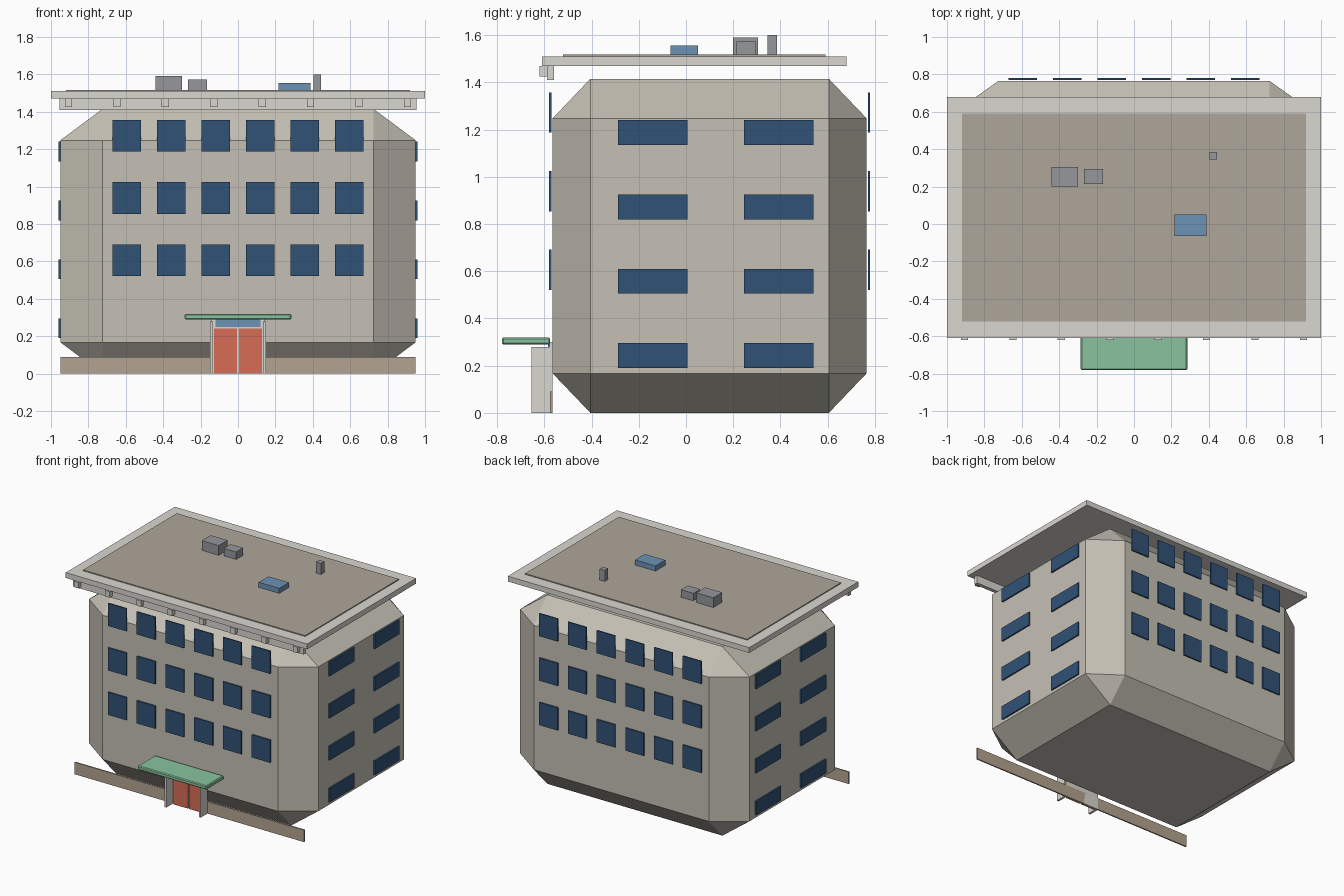
import bpy, bmesh
from itertools import product

if "Cube" in bpy.data.objects:
    bpy.data.objects.remove(bpy.data.objects["Cube"])


def material(name, rgb):
    m = bpy.data.materials.new(name)
    m.diffuse_color = (*rgb, 1)
    m.use_nodes = True
    m.node_tree.nodes["Principled BSDF"].inputs["Base Color"].default_value = m.diffuse_color
    return m


WALL = material("wall", (0.56, 0.53, 0.46))
TRIM = material("trim", (0.70, 0.68, 0.63))
ROOF = material("roof", (0.42, 0.38, 0.32))
PLINTH = material("plinth", (0.46, 0.37, 0.28))
GLASS = material("glass", (0.03, 0.085, 0.18))
SKY = material("light_glass", (0.15, 0.29, 0.46))
DOOR = material("door", (0.68, 0.15, 0.09))
GREEN = material("canopy_green", (0.25, 0.55, 0.34))
METAL = material("metal", (0.30, 0.31, 0.33))


def finish(name, bm, mat):
    bmesh.ops.recalc_face_normals(bm, faces=bm.faces)
    mesh = bpy.data.meshes.new(name)
    bm.to_mesh(mesh)
    bm.free()
    mesh.materials.append(mat)
    ob = bpy.data.objects.new(name, mesh)
    bpy.context.collection.objects.link(ob)
    return ob


def boxes(name, spans, mat):
    """One object from several (x0, x1, y0, y1, z0, z1) boxes."""
    bm = bmesh.new()
    for x0, x1, y0, y1, z0, z1 in spans:
        vs = bmesh.ops.create_cube(bm, size=1)["verts"]
        for v in vs:
            v.co.x = x0 if v.co.x < 0 else x1
            v.co.y = y0 if v.co.y < 0 else y1
            v.co.z = z0 if v.co.z < 0 else z1
    return finish(name, bm, mat)


# Main body: box with every edge and corner chamfered
outer = (0.95, 0.665, 0.7075)
inner = (0.725, 0.505, 0.54)
bm = bmesh.new()
for sx, sy, sz in product((-1, 1), repeat=3):
    for axis in range(3):
        p = [outer[i] if i == axis else inner[i] for i in range(3)]
        bm.verts.new((sx * p[0], 0.10 + sy * p[1], 0.7075 + sz * p[2]))
bmesh.ops.convex_hull(bm, input=bm.verts)
bmesh.ops.dissolve_limit(bm, angle_limit=0.01, verts=bm.verts, edges=bm.edges)
finish("building_body", bm, WALL)

# Front and back windows: three rows of six
cols = [-0.595 + 0.238 * i for i in range(6)]
rows = [0.521, 0.854, 1.187]
for side, y0, y1 in (("front", -0.58, -0.57), ("back", 0.77, 0.78)):
    boxes(side + "_windows", [(x - 0.076, x + 0.076, y0, y1, z, z + 0.17)
                              for x in cols for z in rows], GLASS)

# Side windows: four rows of two wide panes
for side, x0, x1 in (("left", -0.961, -0.949), ("right", 0.949, 0.961)):
    boxes(side + "_windows", [(x0, x1, y, y + 0.293, 0.19 + 0.315 * i, 0.295 + 0.315 * i)
                              for y in (-0.287, 0.246) for i in range(4)], GLASS)

# Plinth strip along the front
boxes("plinth", [(-0.95, 0.95, -0.575, -0.565, 0, 0.09)], PLINTH)

# Roof slab, cornice and brackets
boxes("roof_slab", [(-1, 1, -0.61, 0.68, 1.47, 1.51)], TRIM)
boxes("cornice", [(-0.955, 0.955, -0.588, -0.56, 1.41, 1.47)], TRIM)
boxes("cornice_brackets", [(x - 0.019, x + 0.019, -0.62, -0.588, 1.425, 1.47)
                           for x in [-0.907 + 0.2591 * i for i in range(8)]], TRIM)
boxes("roof_deck", [(-0.92, 0.92, -0.52, 0.59, 1.51, 1.517)], ROOF)

# Rooftop equipment
boxes("roof_vents", [(-0.44, -0.30, 0.20, 0.305, 1.517, 1.59),
                     (-0.267, -0.165, 0.213, 0.295, 1.517, 1.573)], METAL)
boxes("chimney", [(0.403, 0.445, 0.345, 0.385, 1.517, 1.60)], METAL)
boxes("skylight", [(0.217, 0.387, -0.065, 0.05, 1.517, 1.555)], SKY)

# Entrance: frame, fins, double door, transom
boxes("door_frame", [(-0.145, 0.145, -0.578, -0.565, 0, 0.30)], TRIM)
boxes("entrance_fins", [(s * 0.142 - 0.008, s * 0.142 + 0.008, -0.655, -0.575, 0, 0.28)
                        for s in (-1, 1)], TRIM)
boxes("double_door", [(-0.127, -0.005, -0.586, -0.577, 0, 0.24),
                      (0.005, 0.127, -0.586, -0.577, 0, 0.24)], DOOR)
boxes("transom", [(-0.12, 0.12, -0.584, -0.577, 0.248, 0.295)], SKY)

# Canopy with slightly bevelled edges
canopy = boxes("canopy", [(-0.285, 0.285, -0.78, -0.575, 0.29, 0.32)], GREEN)
bevel = canopy.modifiers.new("bevel", "BEVEL")
bevel.width = 0.006
bevel.segments = 1
